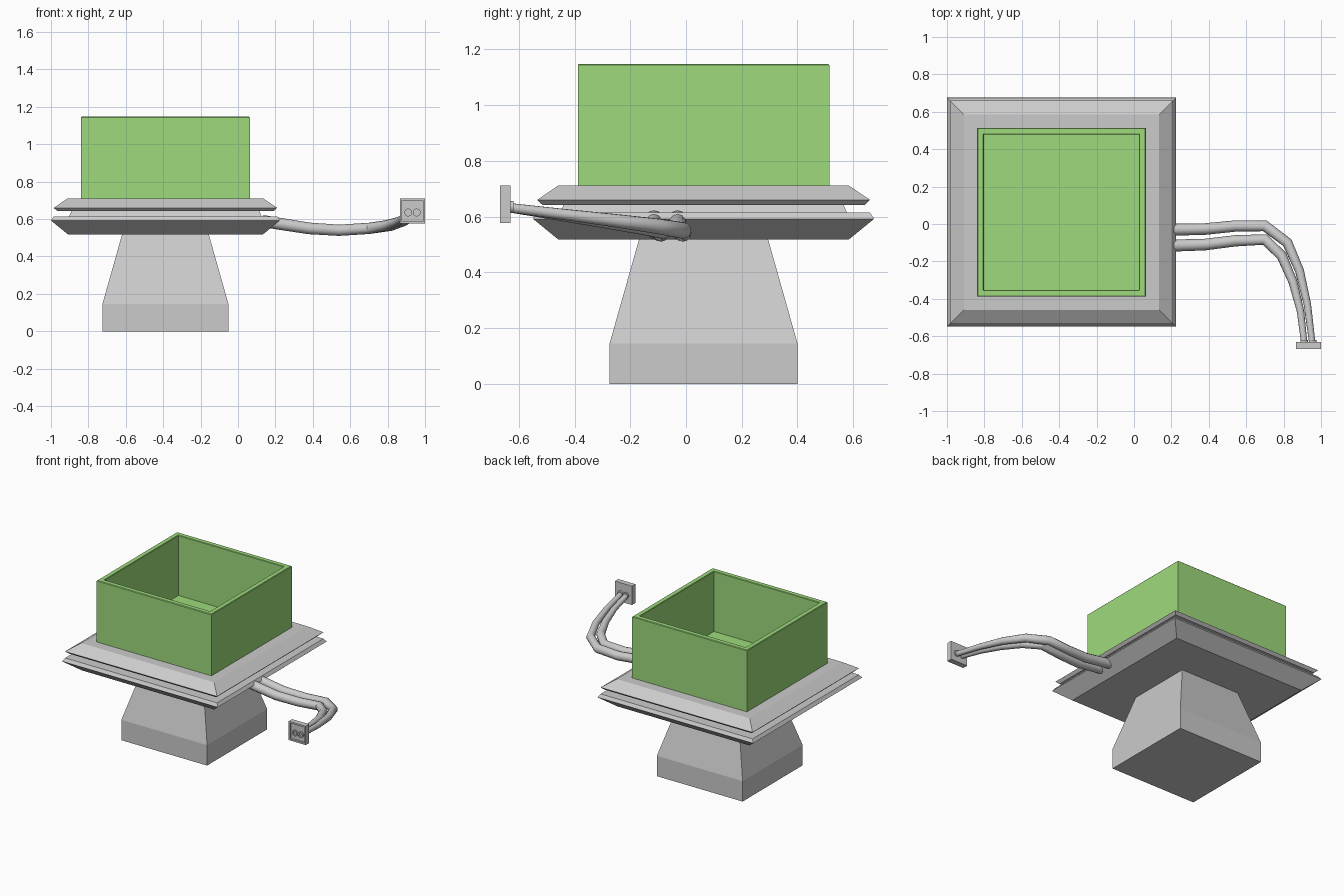
import bpy, bmesh
from math import pi, cos, sin
from mathutils import Matrix

if "Cube" in bpy.data.objects:
    bpy.data.objects.remove(bpy.data.objects["Cube"])

CX, CY = -0.388, 0.063      # vertical axis of the main body


def loft(name, rings, matrix, sides=4, smooth=False):
    """Closed stack of regular rings (half width, height) along local z."""
    bm = bmesh.new()
    loops = []
    for hw, z in rings:
        r = hw / cos(pi / 4) if sides == 4 else hw
        loops.append([bm.verts.new((r * cos(2 * pi * (i + 0.5) / sides),
                                    r * sin(2 * pi * (i + 0.5) / sides), z))
                      for i in range(sides)])
    for a, b in zip(loops, loops[1:]):
        for i in range(sides):
            j = (i + 1) % sides
            bm.faces.new((a[i], a[j], b[j], b[i]))
    bm.faces.new(loops[0][::-1])
    bm.faces.new(loops[-1])
    bmesh.ops.recalc_face_normals(bm, faces=bm.faces)
    mesh = bpy.data.meshes.new(name)
    bm.to_mesh(mesh)
    bm.free()
    ob = bpy.data.objects.new(name, mesh)
    bpy.context.collection.objects.link(ob)
    ob.matrix_world = matrix
    if smooth:
        shade(ob)
    return ob


def activate(ob):
    bpy.ops.object.select_all(action='DESELECT')
    ob.select_set(True)
    bpy.context.view_layer.objects.active = ob


def shade(ob):
    activate(ob)
    bpy.ops.object.shade_smooth_by_angle(angle=pi / 5)


def cable(name, points):
    """Faceted tapering tube; points are x, y, z, radius."""
    cu = bpy.data.curves.new(name, 'CURVE')
    cu.dimensions = '3D'
    cu.bevel_depth = 1.0
    cu.bevel_resolution = 4
    cu.use_fill_caps = True
    sp = cu.splines.new('POLY')
    sp.points.add(len(points) - 1)
    for p, (x, y, z, r) in zip(sp.points, points):
        p.co = (x, y, z, 1)
        p.radius = r
    ob = bpy.data.objects.new(name, cu)
    bpy.context.collection.objects.link(ob)
    activate(ob)
    bpy.ops.object.convert(target='MESH')
    shade(bpy.context.object)


body = Matrix.Translation((CX, CY, 0))

# Tapered foot
loft("pedestal", [(0.337, 0), (0.337, 0.145), (0.232, 0.517)], body)

# Two bevelled plates with a narrower neck between them
loft("stepped_plates", [(0.52, 0.517), (0.612, 0.592), (0.597, 0.614),
                        (0.515, 0.614), (0.502, 0.642), (0.578, 0.642),
                        (0.597, 0.66), (0.522, 0.711)], body)

# Open-topped green box
box = loft("open_box", [(0.451, 0.705), (0.451, 1.144), (0.447, 1.148),
                        (0.418, 1.148), (0.415, 1.144), (0.415, 0.72)], body)
green = bpy.data.materials.new("green")
green.diffuse_color = (0.34, 0.70, 0.20, 1)
green.use_nodes = True
green.node_tree.nodes["Principled BSDF"].inputs["Base Color"].default_value = green.diffuse_color
box.data.materials.append(green)

# Pair of cables sagging and curving to the plug
heights = [0.59, 0.575, 0.55, 0.54, 0.55, 0.565, 0.585, 0.607, 0.632]
radii = [0.032, 0.032, 0.031, 0.03, 0.03, 0.028, 0.024, 0.02, 0.017]
paths = {
    "outer_cable": [(0.13, -0.03), (0.22, -0.03), (0.38, -0.027),
                    (0.54, -0.011), (0.70, -0.01), (0.82, -0.10),
                    (0.885, -0.25), (0.927, -0.43), (0.953, -0.635)],
    "inner_cable": [(0.13, -0.115), (0.22, -0.115), (0.38, -0.11),
                    (0.54, -0.09), (0.70, -0.083), (0.79, -0.17),
                    (0.85, -0.31), (0.89, -0.465), (0.910, -0.635)],
}
for name, path in paths.items():
    cable(name, [(x, y, z, r) for (x, y), z, r in zip(path, heights, radii)])

# Square plug with a recessed front (local z points to the front, -y)
face = Matrix.Rotation(pi / 2, 4, 'X')
loft("plug", [(0.067, 0.63), (0.067, 0.668), (0.056, 0.668), (0.056, 0.655)],
     Matrix.Translation((0.933, 0, 0.644)) @ face)

# Socket rings on the front and collars on the back of the plug
for side, x in (("left", 0.910), ("right", 0.955)):
    place = Matrix.Translation((x, 0, 0.635)) @ face
    loft(side + "_socket", [(0.021, 0.653), (0.021, 0.664), (0.012, 0.664),
                            (0.012, 0.656)], place, 16, True)
    loft(side + "_collar", [(0.021, 0.619), (0.021, 0.634)], place, 16, True)
